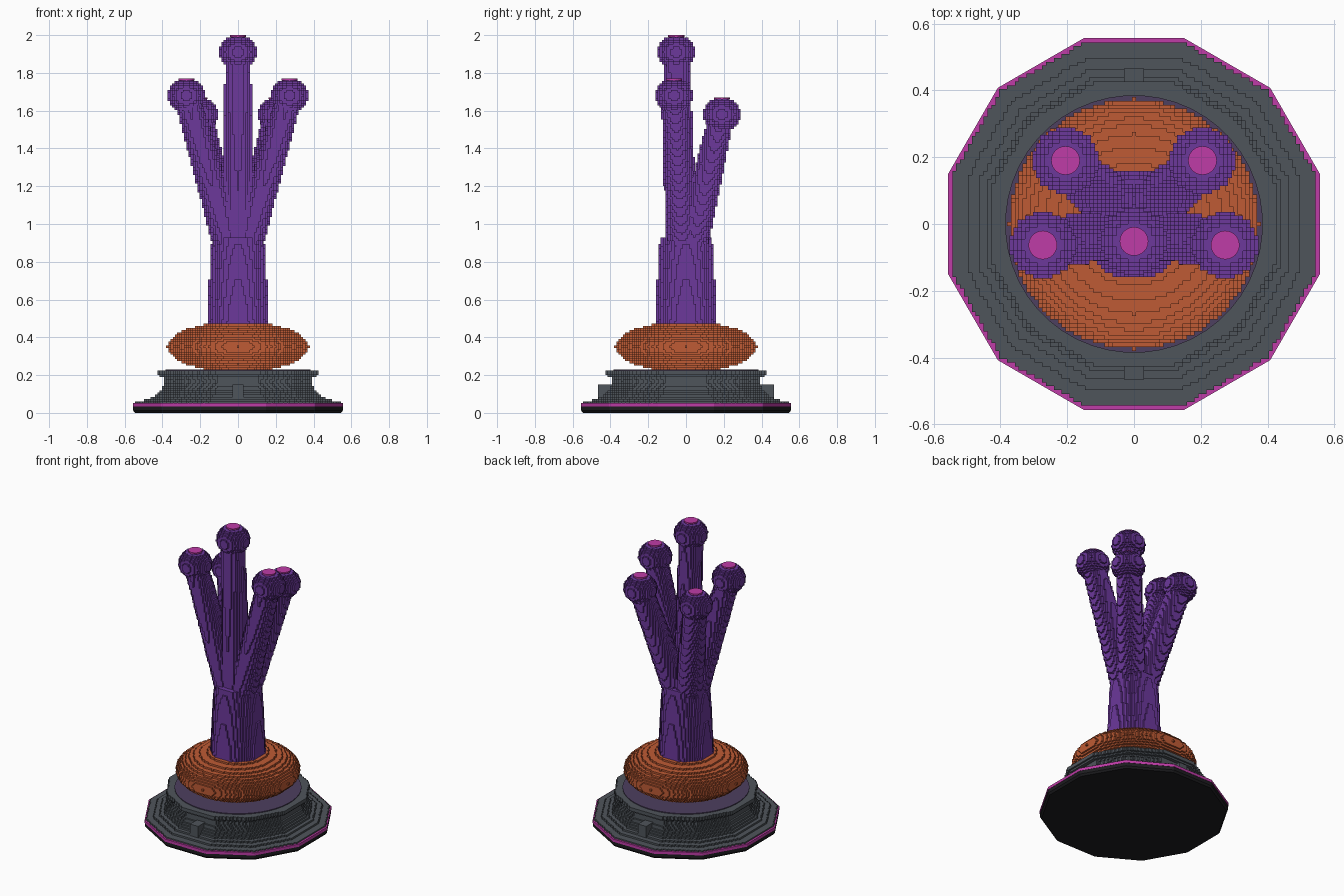
import bpy, bmesh, math
from mathutils import Matrix, Vector

cube = bpy.data.objects.get("Cube")
if cube:
    bpy.data.objects.remove(cube, do_unlink=True)

CELL = 0.0117  # edge of one block


def material(name, rgb):
    m = bpy.data.materials.new(name)
    m.use_nodes = True
    m.diffuse_color = (*rgb, 1)
    m.node_tree.nodes["Principled BSDF"].inputs["Base Color"].default_value = (*rgb, 1)
    return m


PURPLE = material("purple", (0.150, 0.040, 0.330))
ORANGE = material("orange", (0.520, 0.105, 0.035))
GREY = material("slate grey", (0.078, 0.090, 0.105))
BLACK = material("black", (0.012, 0.012, 0.014))
PINK = material("pink", (0.520, 0.045, 0.390))
DUSK = material("dusky purple", (0.075, 0.050, 0.115))


def finish(name, bm, mat, blocky=True):
    """Turn a bmesh into an object, stepped into small blocks if wanted."""
    bmesh.ops.recalc_face_normals(bm, faces=bm.faces)
    me = bpy.data.meshes.new(name)
    bm.to_mesh(me)
    bm.free()
    me.materials.append(mat)
    ob = bpy.data.objects.new(name, me)
    bpy.context.collection.objects.link(ob)
    if blocky:
        size = max(max(v.co[i] for v in me.vertices) - min(v.co[i] for v in me.vertices)
                   for i in range(3))
        depth = math.ceil(math.log2(size / CELL / 0.95))
        mod = ob.modifiers.new("blocks", 'REMESH')
        mod.mode = 'BLOCKS'
        mod.octree_depth = depth
        mod.scale = size / (CELL * 2 ** depth)
        mod.use_remove_disconnected = False
    return ob


def lathe(name, profile, mat, sides=32, blocky=True):
    """Closed turned solid; radii are measured to the flats."""
    bm = bmesh.new()
    grow = 1 / math.cos(math.pi / sides)
    rings = []
    for r, z in profile:
        angles = [(i + 0.5) * math.tau / sides for i in range(sides)]
        rings.append([bm.verts.new((r * grow * math.cos(a), r * grow * math.sin(a), z))
                      for a in angles])
    for low, high in zip(rings, rings[1:]):
        for i in range(sides):
            j = (i + 1) % sides
            bm.faces.new((low[i], low[j], high[j], high[i]))
    bm.faces.new(rings[0][::-1])
    bm.faces.new(rings[-1])
    return finish(name, bm, mat, blocky)


def ellipsoid(name, centre, radius, height, mat):
    bm = bmesh.new()
    bmesh.ops.create_uvsphere(bm, u_segments=32, v_segments=20, radius=1,
                              matrix=Matrix.Translation(centre)
                              @ Matrix.Diagonal((radius, radius, height, 1)))
    return finish(name, bm, mat)


def rod(name, start, end, r1, r2, mat, blocky=True):
    start, end = Vector(start), Vector(end)
    axis = end - start
    turn = axis.to_track_quat('Z', 'Y').to_matrix().to_4x4()
    bm = bmesh.new()
    bmesh.ops.create_cone(bm, cap_ends=True, segments=24, radius1=r1, radius2=r2,
                          depth=axis.length,
                          matrix=Matrix.Translation((start + end) / 2) @ turn)
    return finish(name, bm, mat, blocky)


# Twelve-sided pedestal
lathe("foot_slab", [(0.545, 0), (0.555, 0.012), (0.555, 0.036)], BLACK, 12, False)
lathe("foot_stripe", [(0.557, 0.034), (0.557, 0.052)], PINK, 12, False)
lathe("pedestal", [(0.545, 0.051), (0.545, 0.062), (0.49, 0.068), (0.44, 0.09),
                   (0.405, 0.125), (0.385, 0.165), (0.395, 0.19), (0.425, 0.2),
                   (0.425, 0.223)], GREY, 12)
lathe("pedestal_inlay", [(0.385, 0.2), (0.385, 0.23)], DUSK, 48, False)

# Ribs on the front and back of the pedestal
for side, y in (("front", -0.42), ("back", 0.42)):
    bm = bmesh.new()
    bmesh.ops.create_cube(bm, size=1, matrix=Matrix.Translation((0, y, 0.105))
                          @ Matrix.Diagonal((0.06, 0.09, 0.09, 1)))
    finish(side + "_rib", bm, GREY, False)

# Cushion and stalk
ellipsoid("cushion", (0, 0, 0.35), 0.375, 0.135, ORANGE)
lathe("stalk", [(0.168, 0.4), (0.162, 0.5), (0.15, 0.75), (0.138, 0.93)], PURPLE)


def branch(name, root, tip, top):
    """Tapered branch with a round bud and a pink end."""
    x, y = tip
    bud = (x, y, top - 0.09)
    rod(name + "_branch", root, bud, 0.085, 0.068, PURPLE)
    ellipsoid(name + "_bud", bud, 0.1, 0.088, PURPLE)
    rod(name + "_tip", (x, y, top - 0.009), (x, y, top), 0.043, 0.043, PINK, False)


# Branches
branch("middle", (0, -0.02, 0.88), (0, -0.052), 2.0)
for side, s in (("left", 1), ("right", -1)):
    branch(side + "_front", (s * 0.045, -0.02, 0.88), (s * 0.273, -0.063), 1.77)
    branch(side + "_back", (s * 0.04, 0.03, 0.88), (s * 0.205, 0.19), 1.67)
